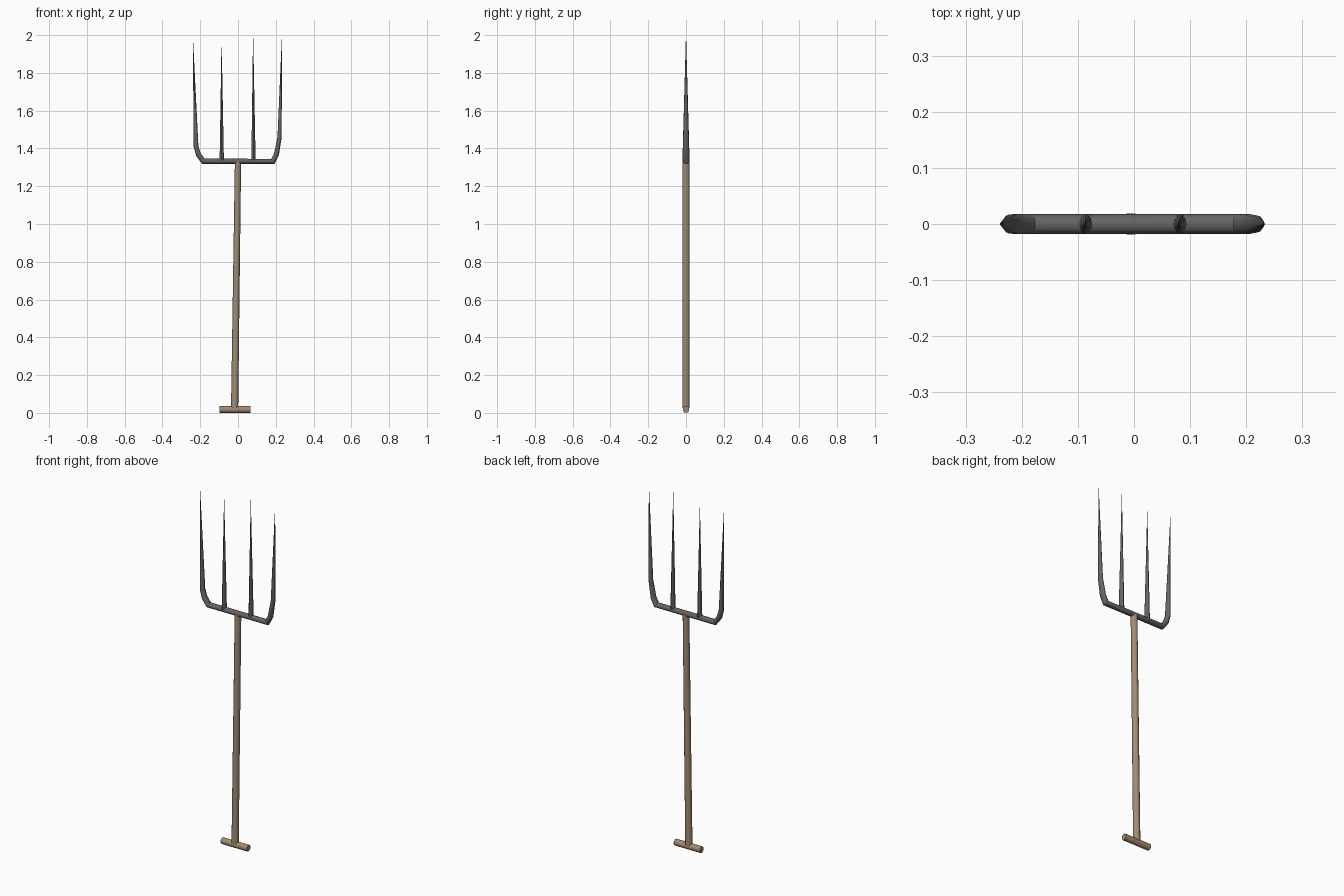
import bpy, bmesh
from math import sin, cos, pi, radians
from mathutils import Vector

if "Cube" in bpy.data.objects:
    bpy.data.objects.remove(bpy.data.objects["Cube"])


def material(name, rgb):
    m = bpy.data.materials.new(name)
    m.diffuse_color = (*rgb, 1)
    m.use_nodes = True
    m.node_tree.nodes["Principled BSDF"].inputs["Base Color"].default_value = m.diffuse_color
    return m


WOOD = material("wood", (0.36, 0.26, 0.18))
METAL = material("dark_metal", (0.13, 0.13, 0.135))


def rod(name, path, mat, sides=12):
    """Tapered rod in the xz plane; path points are (x, z, in-plane radius, y radius)."""
    pts = [Vector((p[0], 0, p[1])) for p in path]
    bm = bmesh.new()
    rings = []
    for i, (x, z, rn, ry) in enumerate(path):
        t = Vector((0, 0, 0))
        if i > 0:
            t += (pts[i] - pts[i - 1]).normalized()
        if i < len(pts) - 1:
            t += (pts[i + 1] - pts[i]).normalized()
        t.normalize()
        n = Vector((t.z, 0, -t.x))
        rings.append([bm.verts.new(pts[i] + n * rn * cos(a) + Vector((0, ry * sin(a), 0)))
                      for a in (2 * pi * k / sides for k in range(sides))])
    for a, b in zip(rings, rings[1:]):
        for k in range(sides):
            j = (k + 1) % sides
            bm.faces.new((a[k], a[j], b[j], b[k]))
    bm.faces.new(rings[0])
    bm.faces.new(rings[-1])
    bmesh.ops.remove_doubles(bm, verts=bm.verts, dist=1e-5)
    bmesh.ops.recalc_face_normals(bm, faces=bm.faces)
    me = bpy.data.meshes.new(name)
    bm.to_mesh(me)
    bm.free()
    ob = bpy.data.objects.new(name, me)
    bpy.context.collection.objects.link(ob)
    me.materials.append(mat)
    bpy.ops.object.select_all(action='DESELECT')
    ob.select_set(True)
    bpy.context.view_layer.objects.active = ob
    bpy.ops.object.shade_smooth_by_angle(angle=radians(40))
    return ob


# Wooden T grip and slightly leaning shaft
rod("grip", [(-0.098, 0.018, 0.018, 0.017), (0.066, 0.018, 0.018, 0.017)], WOOD)
rod("shaft", [(-0.018, 0.025, 0.019, 0.018), (0.0, 1.335, 0.0165, 0.019)], WOOD)

# Crossbar bending up into the two outer tines, one continuous rod
rod("crossbar_and_outer_tines", [
    (-0.239, 1.993, 0.0004, 0.0004),
    (-0.222, 1.41, 0.0125, 0.017),
    (-0.209, 1.366, 0.014, 0.018),
    (-0.183, 1.332, 0.0155, 0.018),
    (0.185, 1.332, 0.0155, 0.018),
    (0.204, 1.37, 0.0135, 0.018),
    (0.220, 1.46, 0.011, 0.015),
    (0.233, 2.0, 0.0004, 0.0004),
], METAL)

# Straight inner tines
for side, base, tip, top in (("left", -0.086, -0.087, 1.965), ("right", 0.082, 0.080, 2.0)):
    rod("inner_tine_" + side, [(base, 1.33, 0.0115, 0.0175), (tip, top, 0.0004, 0.0004)], METAL)
